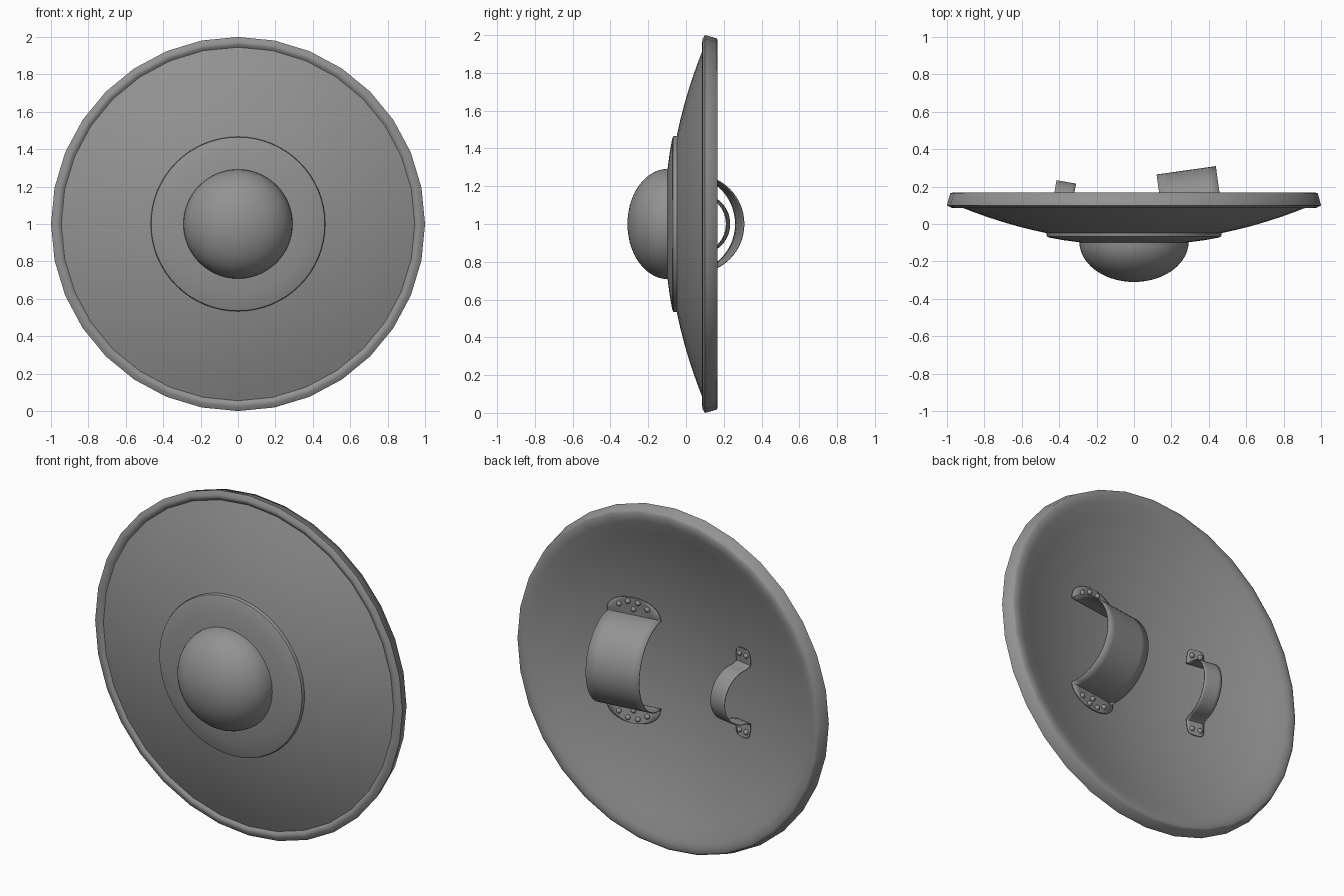
import bpy, bmesh, math
from mathutils import Vector, Matrix

if "Cube" in bpy.data.objects:
    bpy.data.objects.remove(bpy.data.objects["Cube"])

# dark grey metal for every part
metal = bpy.data.materials.new("dark_metal")
metal.diffuse_color = (0.29, 0.29, 0.29, 1)
metal.use_nodes = True
metal.node_tree.nodes["Principled BSDF"].inputs["Base Color"].default_value = metal.diffuse_color


def front(r):
    return 0.217 * r * r - 0.096


def back(r):
    return 0.215 * r * r - 0.02


def finish(name, bm, angle=30):
    bmesh.ops.remove_doubles(bm, verts=bm.verts, dist=1e-5)
    bmesh.ops.recalc_face_normals(bm, faces=bm.faces)
    me = bpy.data.meshes.new(name)
    bm.to_mesh(me)
    bm.free()
    me.materials.append(metal)
    ob = bpy.data.objects.new(name, me)
    bpy.context.collection.objects.link(ob)
    bpy.ops.object.select_all(action='DESELECT')
    ob.select_set(True)
    bpy.context.view_layer.objects.active = ob
    bpy.ops.object.shade_smooth_by_angle(angle=math.radians(angle))
    return ob


def lathe(name, profile, sides, angle=30):
    """Spin (radius, y) points around the y axis through z = 1."""
    bm = bmesh.new()
    rings = []
    for r, y in profile:
        rings.append([bm.verts.new((r * math.sin(2 * math.pi * i / sides), y,
                                    1 + r * math.cos(2 * math.pi * i / sides)))
                      for i in range(sides)])
    for a, b in zip(rings, rings[1:]):
        for i in range(sides):
            j = (i + 1) % sides
            bm.faces.new((a[i], a[j], b[j], b[i]))
    return finish(name, bm, angle)


def strap(name, apex, tilt, half_w, radius, height, tab_end, power, rivets):
    """Half-round strap with two riveted tabs lying on the back of the shield."""
    thick = 0.005
    t = math.radians(tilt)
    along = Vector((math.cos(t), math.sin(t), 0))
    normal = Vector((-math.sin(t), math.cos(t), 0))
    base = Vector((apex[0], apex[1], 1)) - normal * height

    def on_body(w, z, lift):
        p = base + along * w
        p.z += z
        p.y = back(math.hypot(p.x, p.z - 1)) + lift
        return p

    # stations from one tab end to the other: (z offset, height or None on the tab, half width)
    tab = []
    for i in range(9):
        s = math.cos(i / 8 * math.pi / 2)
        w = half_w * (1 - s ** power) ** (1 / power)
        tab.append((radius + 0.012 + (tab_end - radius - 0.012) * s, None, w))
    r = radius - thick / 2
    arc = [(r * math.cos(a), height - radius + r * math.sin(a), half_w)
           for a in (math.pi * i / 28 for i in range(29))]
    path = tab + arc + [(-z, h, w) for z, h, w in reversed(tab)]
    bm = bmesh.new()
    rows = []
    for z, h, w in path:
        row = []
        for k in range(7):
            u = w * (k / 3 - 1)
            if h is None:
                p = on_body(u, z, 0.01)
            else:
                p = base + along * u + normal * h + Vector((0, 0, z))
            row.append(bm.verts.new(p))
        rows.append(row)
    for a, b in zip(rows, rows[1:]):
        for k in range(6):
            bm.faces.new((a[k], a[k + 1], b[k + 1], b[k]))
    ob = finish(name, bm, 40)
    mod = ob.modifiers.new("thickness", 'SOLIDIFY')
    mod.thickness = thick
    mod.offset = 0

    # rivet heads, mirrored on both tabs
    bm = bmesh.new()
    for w, z in rivets:
        for side in (1, -1):
            bmesh.ops.create_uvsphere(bm, u_segments=12, v_segments=8, radius=0.015,
                                      matrix=Matrix.Translation(on_body(w, side * z, 0.014)))
    finish(name + "_rivets", bm, 60)


# dished body with its softly rounded rim
N = 12
body = [(0.945 * i / N, front(0.945 * i / N)) for i in range(N + 1)]
rim = [(0.957, 0.089), (0.965, 0.086), (0.978, 0.087), (1.0, 0.1),
       (0.983, 0.163), (0.972, 0.168), (0.945, 0.168)]
inside = [(0.92 * i / N, back(0.92 * i / N)) for i in range(N, -1, -1)]
lathe("shield_body", body + rim + inside, 32, 52)

# raised plate around the boss
lathe("boss_plate", [(0.2, -0.1), (0.29, -0.098), (0.38, -0.086), (0.452, -0.073),
                     (0.464, -0.068), (0.467, -0.06), (0.467, -0.04)], 64)

# domed boss
dome = [(0.292 * math.cos(a), -0.095 - 0.215 * math.sin(a))
        for a in (math.pi / 2 * i / 14 for i in range(15))]
lathe("boss_dome", dome, 64, 40)

# arm strap and hand grip
strap("arm_strap", (0.279, 0.287), 8, 0.16, 0.262, 0.272, 0.37, 2,
      [(-0.085, 0.315), (-0.03, 0.342), (0.03, 0.342), (0.085, 0.315), (0.0, 0.298)])
strap("hand_grip", (-0.362, 0.225), -10, 0.053, 0.16, 0.205, 0.262, 4,
      [(-0.025, 0.225), (0.025, 0.225)])
